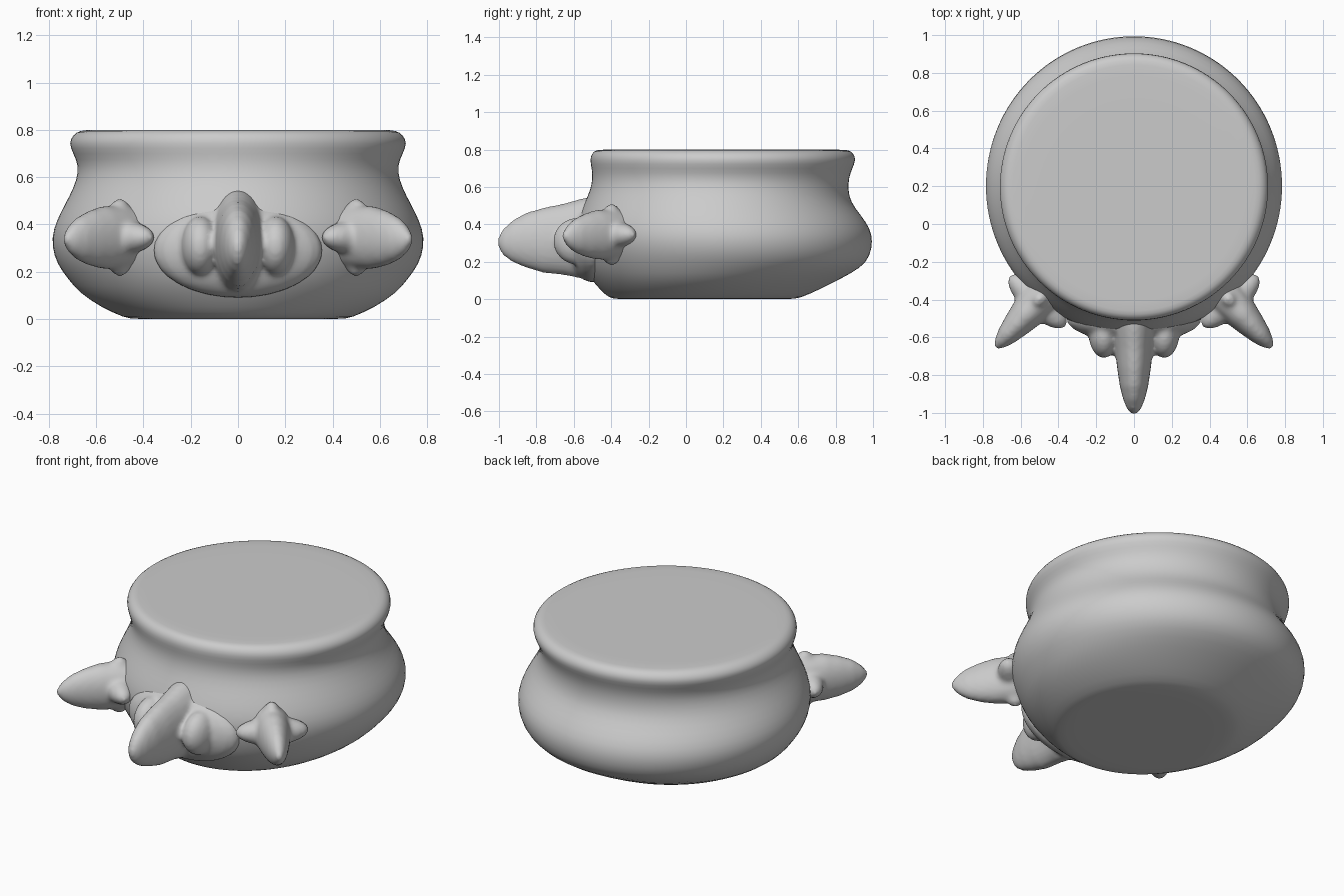
import bpy, bmesh, math
from mathutils import Vector, Matrix

if "Cube" in bpy.data.objects:
    bpy.data.objects.remove(bpy.data.objects["Cube"])


def loft(name, rings):
    """Skin a list of equal-length point rings and cap both ends."""
    bm = bmesh.new()
    rows = [[bm.verts.new(p) for p in r] for r in rings]
    n = len(rows[0])
    for a, b in zip(rows, rows[1:]):
        for i in range(n):
            j = (i + 1) % n
            bm.faces.new((a[i], a[j], b[j], b[i]))
    bm.faces.new(rows[0][::-1])
    bm.faces.new(rows[-1])
    bmesh.ops.recalc_face_normals(bm, faces=bm.faces)
    me = bpy.data.meshes.new(name)
    bm.to_mesh(me)
    bm.free()
    ob = bpy.data.objects.new(name, me)
    bpy.context.collection.objects.link(ob)
    return ob


def smooth(ob):
    for p in ob.data.polygons:
        p.use_smooth = True


def spike(name, sections, seg=24):
    """Tapered spike along -y from (y, z centre, half width, half height)."""
    return loft(name, [[(w * math.cos(2 * math.pi * i / seg), y,
                         zc + h * math.sin(2 * math.pi * i / seg))
                        for i in range(seg)] for y, zc, w, h in sections])


def blob(name, loc, size):
    bm = bmesh.new()
    bmesh.ops.create_uvsphere(bm, u_segments=24, v_segments=16, radius=1,
                              matrix=Matrix.Translation(loc) @ Matrix.Diagonal((*size, 1)))
    me = bpy.data.meshes.new(name)
    bm.to_mesh(me)
    bm.free()
    ob = bpy.data.objects.new(name, me)
    bpy.context.collection.objects.link(ob)
    return ob


def fuse(name, parts):
    """Join parts into one softly blended sculpted form."""
    bpy.ops.object.select_all(action='DESELECT')
    for p in parts:
        p.select_set(True)
    ob = parts[0]
    bpy.context.view_layer.objects.active = ob
    bpy.ops.object.join()
    ob.name = ob.data.name = name
    m = ob.modifiers.new("blend", 'REMESH')
    m.mode = 'VOXEL'
    m.voxel_size = 0.013
    m.use_smooth_shade = True
    s = ob.modifiers.new("soften", 'SMOOTH')
    s.iterations = 5
    return ob


# Pot body: z, half width, front y, back y
profile = [(0.0, 0.25, -0.15, 0.38), (0.0, 0.44, -0.37, 0.56), (0.005, 0.48, -0.41, 0.61),
           (0.05, 0.58, -0.46, 0.71), (0.11, 0.67, -0.51, 0.83), (0.17, 0.72, -0.55, 0.94),
           (0.23, 0.765, -0.57, 0.985), (0.31, 0.79, -0.59, 1.0), (0.38, 0.782, -0.59, 0.985),
           (0.45, 0.752, -0.57, 0.935), (0.52, 0.713, -0.54, 0.88), (0.59, 0.682, -0.51, 0.867),
           (0.65, 0.675, -0.50, 0.872), (0.70, 0.698, -0.505, 0.89), (0.745, 0.717, -0.515, 0.91),
           (0.78, 0.698, -0.505, 0.897), (0.798, 0.668, -0.48, 0.87), (0.80, 0.63, -0.45, 0.83),
           (0.80, 0.35, -0.2, 0.5)]
SEG = 64
rings = []
for z, rx, yf, yb in profile:
    cy, ry = (yf + yb) / 2, (yb - yf) / 2
    rings.append([(rx * math.cos(2 * math.pi * i / SEG),
                   cy + ry * math.sin(2 * math.pi * i / SEG), z) for i in range(SEG)])
body = loft("pot_body", rings)
sub = body.modifiers.new("round", 'SUBSURF')
sub.levels = sub.render_levels = 1
smooth(body)

# Central snout: muzzle pad, long nose and two rounded side lobes
nose = spike("nose", [(-0.44, 0.33, 0.13, 0.23), (-0.55, 0.325, 0.115, 0.215),
                      (-0.66, 0.32, 0.1, 0.19), (-0.76, 0.315, 0.09, 0.175),
                      (-0.86, 0.315, 0.075, 0.145), (-0.93, 0.31, 0.057, 0.11),
                      (-0.98, 0.305, 0.036, 0.068), (-1.005, 0.305, 0.012, 0.024)])
lobes = [blob("lobe", (s * 0.16, -0.58, 0.31), (0.08, 0.13, 0.125)) for s in (-1, 1)]
muzzle = blob("muzzle", (0, -0.50, 0.29), (0.36, 0.125, 0.2))
fuse("snout", [nose, muzzle] + lobes)

# Side horns: spike pointing outwards with a four-lobed collar at its root
for side, label in ((-1, "left"), (1, "right")):
    horn = spike("horn", [(0.1, 0.345, 0.11, 0.13), (0.0, 0.345, 0.1, 0.135),
                          (-0.08, 0.345, 0.088, 0.132), (-0.16, 0.342, 0.072, 0.115),
                          (-0.23, 0.34, 0.055, 0.09), (-0.28, 0.338, 0.036, 0.058),
                          (-0.315, 0.338, 0.012, 0.018)])
    cross = [blob("collar", (0, 0.015, 0.345), (0.2, 0.08, 0.075)),
             blob("collar", (0, 0.03, 0.345), (0.065, 0.08, 0.165))]
    ob = fuse(label + "_horn", [horn] + cross)
    ob.location = (side * 0.52, -0.42, 0)
    ob.rotation_euler = (0, 0, side * math.radians(42))
